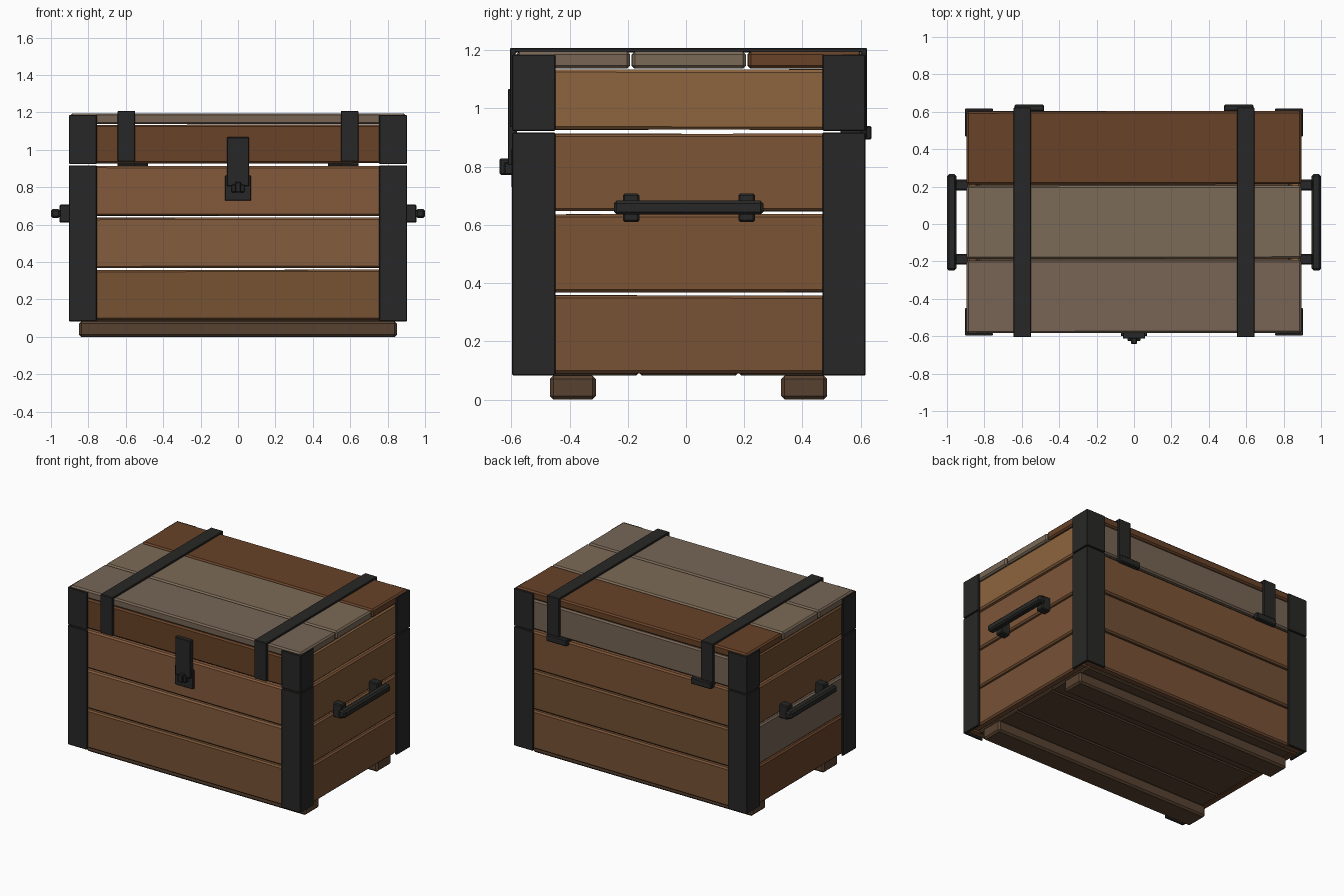
import bpy, bmesh, random
from mathutils import Matrix

if "Cube" in bpy.data.objects:
    bpy.data.objects.remove(bpy.data.objects["Cube"])

random.seed(4)
CY = 0.01                       # centre of the box body in y
HX, HY = 0.89, 0.593            # half size of the wooden box
T = 0.055                       # plank thickness
mats = {}


def material(rgb):
    if rgb not in mats:
        m = bpy.data.materials.new("paint_%02x%02x%02x" % rgb)
        m.diffuse_color = [(c / 255) ** 2.2 for c in rgb] + [1]
        m.use_nodes = True
        m.node_tree.nodes["Principled BSDF"].inputs["Base Color"].default_value = m.diffuse_color
        mats[rgb] = m
    return mats[rgb]


def finish(name, bm, rgb, bevel):
    if bevel:
        bmesh.ops.bevel(bm, geom=bm.edges[:], offset=bevel, segments=1, affect='EDGES')
    bmesh.ops.recalc_face_normals(bm, faces=bm.faces[:])
    me = bpy.data.meshes.new(name)
    bm.to_mesh(me)
    bm.free()
    me.materials.append(material(rgb))
    ob = bpy.data.objects.new(name, me)
    bpy.context.collection.objects.link(ob)
    return ob


def box(name, x, y, z, rgb, bevel=0.003):
    """Bevelled box from (min, max) ranges."""
    bm = bmesh.new()
    size = [b - a for a, b in (x, y, z)]
    bmesh.ops.create_cube(bm, size=1, matrix=Matrix.Diagonal((*size, 1)))
    ob = finish(name, bm, rgb, bevel)
    ob.location = [(a + b) / 2 for a, b in (x, y, z)]
    return ob


def prism(name, pts, axis, lo, hi, rgb, bevel=0.003):
    """Extrude a 2D outline along x (points y, z) or z (points x, y)."""
    bm = bmesh.new()
    vs = [bm.verts.new((lo, a, b) if axis == 'x' else (a, b, lo)) for a, b in pts]
    face = bm.faces.new(vs)
    geo = bmesh.ops.extrude_face_region(bm, geom=[face])['geom']
    d = hi - lo
    bmesh.ops.translate(bm, verts=[v for v in geo if isinstance(v, bmesh.types.BMVert)],
                        vec=(d, 0, 0) if axis == 'x' else (0, 0, d))
    return finish(name, bm, rgb, bevel)


def plank(name, x, y, z, rgb, tilt_axis):
    ob = box(name, x, y, z, rgb, 0.01)
    ob.rotation_euler[tilt_axis] = random.uniform(-0.002, 0.002)


METAL = (44, 44, 43)
BROWN, TAN, RED = (118, 82, 56), (140, 100, 65), (104, 68, 44)
GREY, DARK = (118, 101, 86), (88, 68, 52)

# wall planks: three body rows and one lid row on each side
rows = [(0.09, 0.358), (0.368, 0.637), (0.647, 0.913), (0.927, 1.134)]
front = [(118, 83, 55), (130, 92, 64), (130, 90, 62), RED]
back = [BROWN, (112, 80, 54), (122, 84, 56), GREY]
right = [BROWN, (122, 84, 56), (124, 86, 58), TAN]
left = [RED, GREY, BROWN, (112, 78, 52)]
for i, z in enumerate(rows):
    plank("front_plank", (-HX, HX), (CY - HY, CY - HY + T), z, front[i], 1)
    plank("back_plank", (-HX, HX), (CY + HY - T, CY + HY), z, back[i], 1)
    ends = (CY - HY + T, CY + HY - T)
    plank("right_plank", (HX - T, HX), ends, z, right[i], 0)
    plank("left_plank", (-HX, T - HX), ends, z, left[i], 0)

# lid top and floor planks
for y, rgb in (((CY - HY, -0.193), GREY), ((-0.186, 0.205), (122, 106, 88)),
               ((0.212, CY + HY), RED)):
    plank("lid_top_plank", (-0.895, 0.895), y, (1.137, 1.195), rgb, 2)
for y in ((CY - HY + T, -0.164), (-0.16, 0.178), (0.182, CY + HY - T)):
    box("floor_plank", (T - HX, HX - T), y, (0.082, 0.135), DARK, 0.008)

# runner feet
for y in ((-0.468, -0.31), (0.327, 0.485)):
    box("foot_runner", (-0.85, 0.85), y, (0, 0.083), DARK, 0.012)

# angle irons on the corners of body and lid
ox, oy, w, t = 0.903, 0.607, 0.148, 0.015
angle = [(ox, oy), (ox - w, oy), (ox - w, oy - t), (ox - t, oy - t), (ox - t, oy - w), (ox, oy - w)]
for sx in (-1, 1):
    for sy in (-1, 1):
        pts = [(sx * a, CY + sy * b) for a, b in angle]
        prism("body_corner_iron", pts, 'z', 0.083, 0.917, METAL)
        prism("lid_corner_iron", pts, 'z', 0.923, 1.185, METAL)

# lid straps with hinge blocks at the back
strap = [(-0.605, 0.937), (-0.605, 1.207), (0.622, 1.207), (0.622, 0.9),
         (0.602, 0.9), (0.602, 1.192), (-0.585, 1.192), (-0.585, 0.937)]
for s in (-1, 1):
    prism("lid_strap", strap, 'x', s * 0.597 - 0.047, s * 0.597 + 0.047, METAL)
    hx = sorted((s * 0.48, s * 0.64))
    box("hinge_knuckle", hx, (0.604, 0.638), (0.893, 0.94), METAL, 0.006)
    box("hinge_leaf", hx, (0.53, 0.61), (0.915, 0.925), METAL, 0.002)

# side handles
for s in (-1, 1):
    box("handle_bar", sorted((s * 0.95, s)), (-0.248, 0.266), (0.635, 0.683), METAL, 0.01)
    for y in ((-0.217, -0.16), (0.18, 0.237)):
        box("handle_bracket", sorted((s * 0.885, s * 0.955)), y, (0.61, 0.707), METAL, 0.006)

# front latch
box("latch_hasp", (-0.06, 0.06), (-0.612, -0.58), (0.805, 1.067), METAL)
box("latch_plate", (-0.07, 0.07), (-0.6, -0.575), (0.728, 0.862), METAL)
box("latch_staple", (-0.036, 0.036), (-0.625, -0.59), (0.772, 0.815), METAL, 0.005)
box("latch_pin", (-0.017, 0.017), (-0.641, -0.59), (0.772, 0.828), METAL, 0.005)
